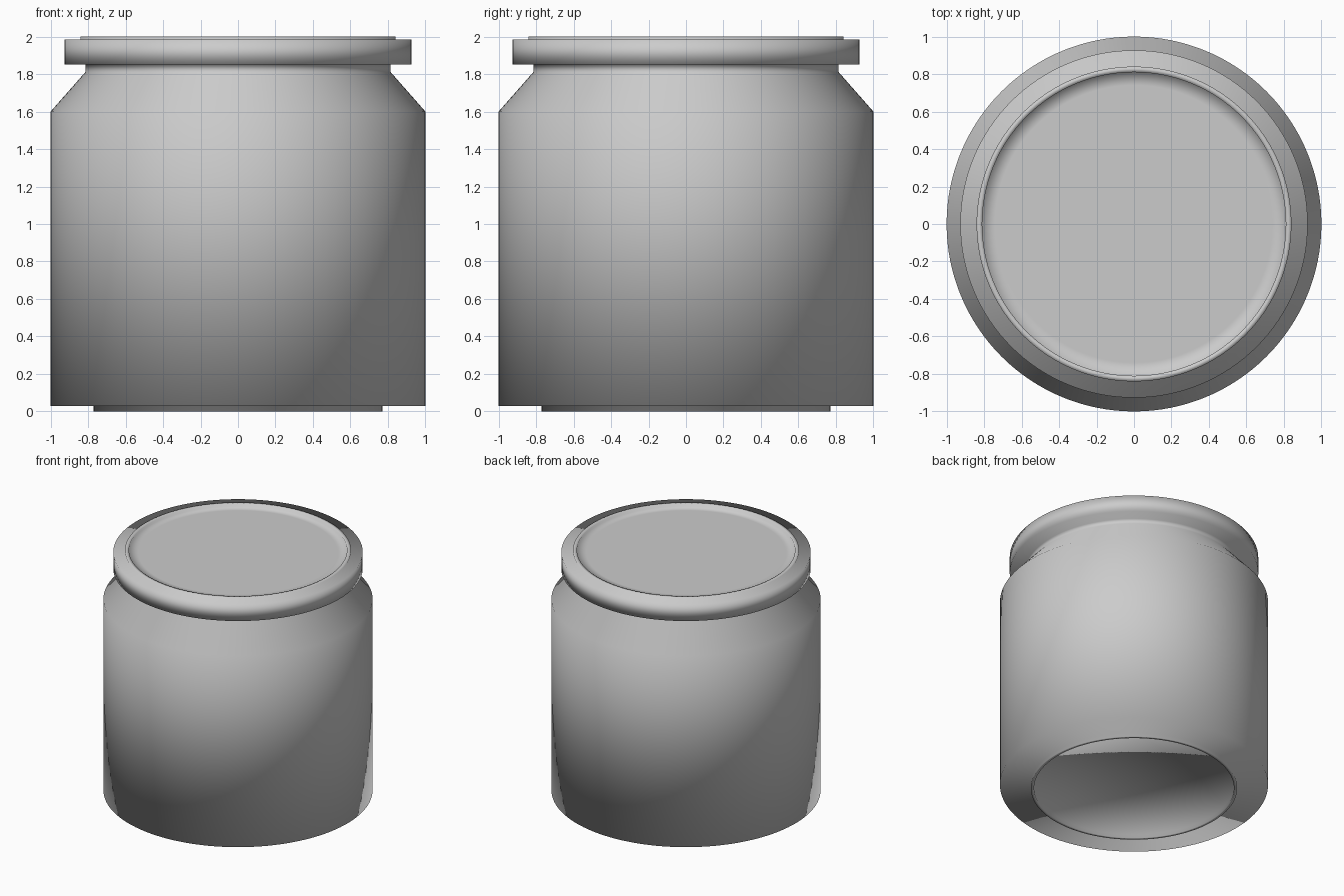
import bpy
import bmesh
from math import cos, sin, tau

if "Cube" in bpy.data.objects:
    bpy.data.objects.remove(bpy.data.objects["Cube"])

SEGMENTS = 128


def lathe(name, profile):
    """Revolve (radius, z) points about z; radius 0 becomes a single pole."""
    bm = bmesh.new()
    rings = []
    for r, z in profile:
        count = SEGMENTS if r > 0 else 1
        rings.append([bm.verts.new((r * cos(tau * i / SEGMENTS),
                                    r * sin(tau * i / SEGMENTS), z))
                      for i in range(count)])
    for a, b in zip(rings, rings[1:]):
        for i in range(SEGMENTS):
            j = (i + 1) % SEGMENTS
            if len(a) == 1:
                bm.faces.new((a[0], b[j], b[i]))
            elif len(b) == 1:
                bm.faces.new((a[i], a[j], b[0]))
            else:
                bm.faces.new((a[i], a[j], b[j], b[i]))
    bmesh.ops.recalc_face_normals(bm, faces=bm.faces)
    for f in bm.faces:
        f.smooth = True
    mesh = bpy.data.meshes.new(name)
    bm.to_mesh(mesh)
    bm.free()
    obj = bpy.data.objects.new(name, mesh)
    bpy.context.collection.objects.link(obj)
    return obj


# recessed base and foot ring
base = [(0, 0.03), (0.745, 0.03), (0.745, 0), (0.77, 0), (0.77, 0.03)]
# straight wall, sloping shoulder and neck
body = [(1, 0.03), (1, 1.6), (0.815, 1.81), (0.815, 1.85)]
# overhanging lid with a raised lip and sunken top panel
lid = [(0.927, 1.85), (0.927, 1.985), (0.84, 1.985), (0.84, 2.0),
       (0.81, 2.0), (0.81, 1.98), (0.74, 1.98), (0, 1.98)]

# one continuous smooth surface, so shading flows across the parts
lathe("lidded_jar", base + body + lid)
